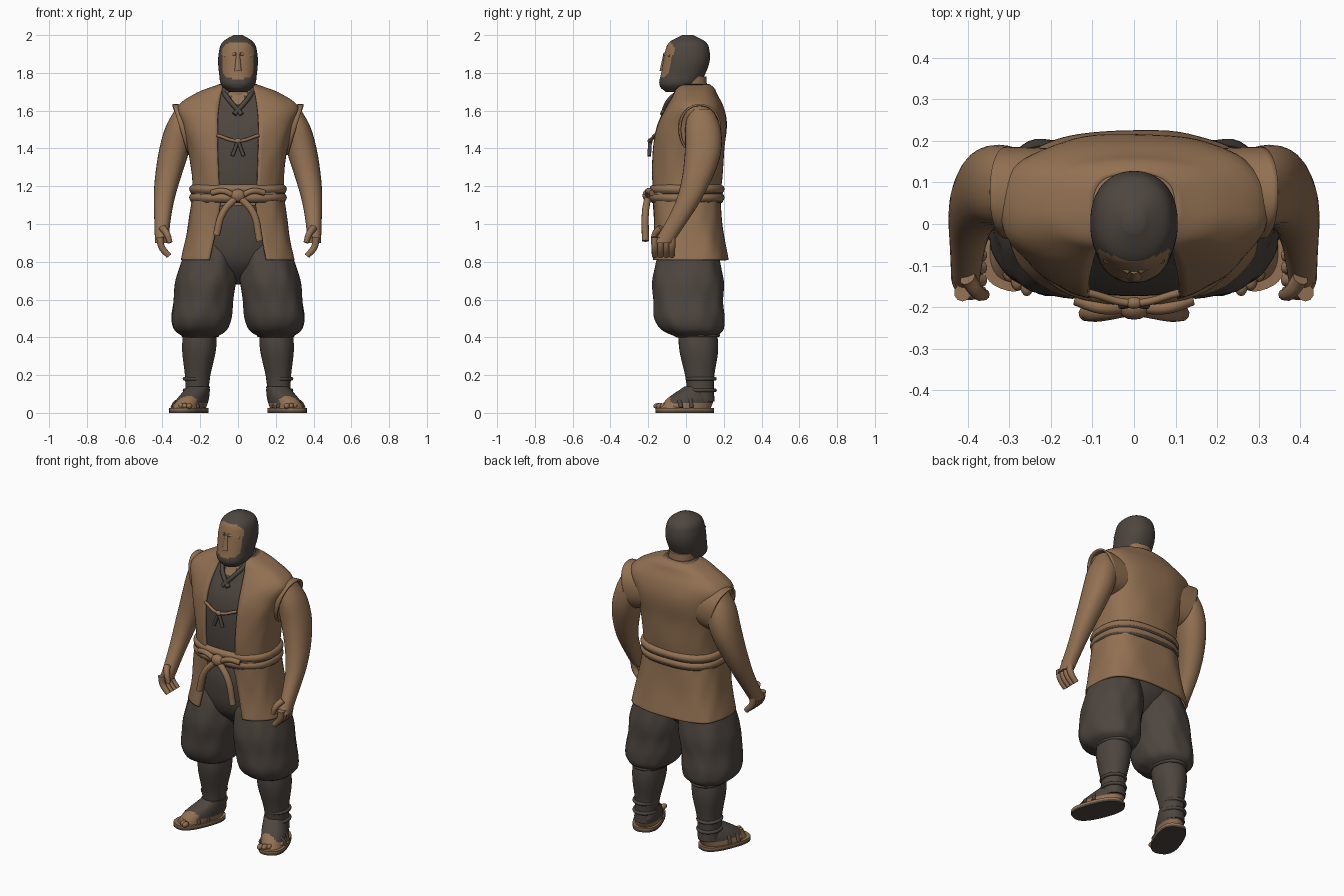
import bpy, bmesh
from math import sin, cos, pi, asin, copysign, radians
from mathutils import Vector, Matrix

cube = bpy.data.objects.get("Cube")
if cube:
    bpy.data.objects.remove(cube)


def material(name, red, green, blue):
    colour = (red, green, blue, 1)
    made = bpy.data.materials.new(name)
    made.use_nodes = True
    made.diffuse_color = colour
    made.node_tree.nodes["Principled BSDF"].inputs["Base Color"].default_value = colour
    return made


MATERIALS = [material("warm_tan", .29, .165, .085), material("charcoal_brown", .075, .06, .05)]
TAN, DARK = range(len(MATERIALS))


def place(name, data, mirror):
    part = bpy.data.objects.new(name, data)
    bpy.context.collection.objects.link(part)
    for entry in MATERIALS:
        data.materials.append(entry)
    if mirror:
        part.modifiers.new("mirror", "MIRROR")
    return part


def finish(name, bm, colour, mirror):
    """Make a smooth object; colour is an index or a rule on face centres."""
    bmesh.ops.recalc_face_normals(bm, faces=bm.faces)
    for face in bm.faces:
        face.material_index = colour(face.calc_center_median()) if callable(colour) else colour
    mesh = bpy.data.meshes.new(name)
    bm.to_mesh(mesh)
    bm.free()
    part = place(name, mesh, mirror)
    bpy.ops.object.select_all(action="DESELECT")
    part.select_set(True)
    bpy.context.view_layer.objects.active = part
    bpy.ops.object.shade_smooth_by_angle(angle=radians(50))
    return part


def sample(values, t):
    """Smooth value at t (0 to 1) through evenly spaced scalars or vectors."""
    last = len(values) - 1
    i = min(int(t * last), max(last - 1, 0))
    u = t * last - i
    a, b, c, d = (values[min(max(k, 0), last)] for k in range(i - 1, i + 3))
    start, end = (c - a) / 2, (d - b) / 2
    return b + (start + ((c - b) * 3 - start * 2 - end + (start + end - (c - b) * 2) * u) * u) * u


def outline(angle, width, depth, square):
    """Point on a rounded section; angle zero faces the front."""
    s, c = sin(angle), cos(angle)
    power = 2 / square
    return Vector((copysign(width * abs(s) ** power, s), -copysign(depth * abs(c) ** power, c), 0))


def loft(name, path, widths, ratios, colour, mirror=False, square=2.2, sides=40, rows=24,
         fold=0, opening=None, warp=None, cloth=0):
    """Skin level sections along a path; ratios give depth over width."""
    bm = bmesh.new()
    path = [Vector(point) for point in path]
    loops = []
    for row in range(rows + 1):
        t = row / rows
        centre, width = sample(path, t), sample(widths, t)
        depth = width * sample(ratios, t)
        gap = asin(min(.9, sample(opening, t) / width) ** (square / 2)) if opening else 0
        loop = []
        for side in range(sides + bool(opening)):
            angle = gap + (pi - gap) * 2 * side / sides
            ripple = 1 + fold * (sin(7 * angle + 14 * centre.z) + sin(11 * angle - 23 * centre.z) / 2)
            point = centre + outline(angle, width, depth, square) * ripple
            loop.append(bm.verts.new(warp(point) if warp else point))
        loops.append(loop)
    for low, high in zip(loops, loops[1:]):
        for i in range(sides):
            j = (i + 1) % len(low)
            bm.faces.new((low[i], low[j], high[j], high[i]))
    if not cloth:
        bm.faces.new(loops[0])
        bm.faces.new(loops[-1])
    part = finish(name, bm, colour, mirror)
    if cloth:
        part.modifiers.new("cloth", "SOLIDIFY").thickness = cloth


def cord(name, points, radius, colour, mirror=False, cyclic=False, taper=1):
    """Round cord or finger following a smooth path."""
    curve = bpy.data.curves.new(name, "CURVE")
    curve.dimensions, curve.bevel_depth, curve.bevel_resolution = "3D", radius, 3
    curve.use_fill_caps, curve.resolution_u = True, 6
    spline = curve.splines.new("BEZIER")
    spline.bezier_points.add(len(points) - 1)
    for i, (knot, point) in enumerate(zip(spline.bezier_points, points)):
        knot.co, knot.handle_left_type, knot.handle_right_type = point, "AUTO", "AUTO"
        knot.radius = 1 + (taper - 1) * i / (len(points) - 1)
    spline.use_cyclic_u = cyclic
    place(name, curve, mirror)
    spline.material_index = colour


def hoop(name, centre, width, depth, radius, colour, mirror=False, square=2):
    """Closed cord around a limb or the waist."""
    points = [Vector(centre) + outline(k * pi / 12, width, depth, square) for k in range(24)]
    cord(name, points, radius, colour, mirror, cyclic=True)


def blob(name, centre, size, colour, mirror=False):
    bm = bmesh.new()
    shape = Matrix.Translation(centre) @ Matrix.Diagonal((*size, 1))
    bmesh.ops.create_uvsphere(bm, u_segments=16, v_segments=10, radius=1, matrix=shape)
    finish(name, bm, colour, mirror)


# Head: dark hood and beard around a tan face, bare nape
def face_rule(c):
    face = c.y < -.03 and (c.x / .085) ** 4 + ((c.z - 1.865) / .095) ** 4 < 1
    nape = c.z < 1.755 and c.y > .03
    return TAN if face or nape else DARK


loft("hooded_head", [(0, -.05, 1.7), (0, 0, 1.85), (0, .01, 2)], [.05, .09, .1, .105, .102, .084, .025],
     [1.17], face_rule, sides=64, rows=36)
loft("nose", [(0, -.12, 1.81), (0, -.11, 1.9)], [.02, .01], [1], TAN, sides=16, rows=6)
cord("brow", [(.01, -.113, 1.9), (.07, -.083, 1.89)], .009, TAN, mirror=True)
blob("chin_beard", (0, -.1, 1.74), (.06, .04, .035), DARK)
loft("neck", [(0, .03, 1.6), (0, .02, 1.78)], [.08], [1.1], TAN, rows=4)

# Upper coat, with the undershirt as a slightly smaller copy of its shape
chest_path = [(0, 0, 1.16), (0, .01, 1.4), (0, .045, 1.62), (0, .045, 1.74)]
chest_widths = [.24, .245, .265, .295, .32, .22, .1]
chest_ratios = [.75, .78, .73, .64, .48, .52, .8]
loft("coat_top", chest_path, chest_widths, chest_ratios, TAN, square=2.5, sides=72, rows=32,
     fold=.006, opening=[.1, .11, .08], cloth=.014)


def throat_rule(c):
    bare = abs(c.x) < (c.z - 1.6) / 2 if c.y < 0 else c.y > .05
    return TAN if bare else DARK


loft("undershirt", chest_path, [width * .92 for width in chest_widths], chest_ratios, throat_rule,
     square=2.5, sides=80, rows=40)
for side in (1, -1):
    cord("collar_fold", [(side * .09, 0, 1.72), (side * .05, -.085, 1.66), (-side * .02, -.125, 1.58)], .013, DARK)

# Cap sleeves, slanted outward at the top
loft("cap_sleeve", [(1.51, .06, .15), (1.5, .075, .3)], [.12, .135], [1, .82], TAN, mirror=True, rows=8,
     cloth=.01, warp=lambda p: Vector((p.z + (p.x - 1.48) * .3, p.y, p.x)))

# Flared coat skirt, open in front
loft("coat_skirt", [(0, .02, .81), (0, 0, 1.17)], [.3, .265, .24], [.68, .7, .75], TAN, square=2.9,
     sides=72, fold=.008, opening=[.15, .08], cloth=.014)

# Chest tie
cord("chest_tie", [(-.11, -.165, 1.47), (0, -.19, 1.44), (.11, -.165, 1.47)], .009, TAN)
blob("chest_knot", (0, -.19, 1.44), (.02, .014, .014), TAN)
cord("chest_tassel", [(0, -.19, 1.44), (.03, -.195, 1.36)], .01, DARK, mirror=True)

# Belt of two wraps with dark undersides, tied in front
for height in (1.14, 1.185):
    hoop("belt_wrap", (0, .005, height), .235, .175, .024, TAN, square=2.6)
    hoop("belt_underside", (0, .005, height - .016), .238, .178, .014, DARK, square=2.6)
blob("belt_knot", (0, -.2, 1.15), (.04, .03, .035), TAN)
for name, side, end in (("belt_tail_left", 1, .91), ("belt_tail_right", -1, .94)):
    cord(name, [(0, -.2, 1.15), (side * .08, -.215, 1.06), (side * .115, -.215, end)], .019, TAN)
cord("belt_bow", [(.02, -.2, 1.15), (.08, -.2, 1.175), (.14, -.18, 1.165)], .016, TAN, mirror=True)

# Bare arms and hands
loft("arm", [(.28, .08, 1.61), (.34, .09, 1.38), (.39, .02, 1.14), (.405, -.12, .9)],
     [.05, .078, .08, .07, .056, .042, .035], [1.2, 1.2, 1.2, 1.45], TAN, mirror=True, sides=28)
for finger in range(4):
    y = finger * .03 - .165
    cord("finger", [(.412, y, .93), (.405, y, .88), (.365, y, .83)], .021, TAN, mirror=True, taper=.75)
cord("thumb", [(.4, -.13, .98), (.375, -.165, .945), (.36, -.17, .9)], .02, TAN, mirror=True, taper=.7)

# Baggy trousers gathered below the knee, over wrapped shins
loft("hips", [(0, .01, .68), (0, .01, 1.1)], [.04, .2, .23, .2], [.7], DARK)
loft("trouser_leg", [(.2, .05, .4), (.195, .02, .5), (.168, .01, .7), (.145, .01, .9)],
     [.085, .138, .158, .158, .16, .142, .115], [1.17], DARK, mirror=True, sides=56, rows=36, fold=.016)
loft("wrapped_shin", [(.22, .08, .06), (.2, .06, .46)], [.062, .065, .09, .085], [1.15], DARK,
     mirror=True, fold=.008)
hoop("knee_tie", (.2, .06, .41), .09, .11, .01, DARK, mirror=True)
for height in (.12, .18):
    hoop("ankle_tie", (.22, .08, height), .063, .073, .01, DARK, mirror=True)


# Feet in sandals, toes turned outward
def turn(point):
    pivot = Vector((.245, .03, 0))
    return pivot + Matrix.Rotation(radians(22), 3, "Z") @ (Vector(point) - pivot)


def foot_rule(c):
    return TAN if c.z < .05 or c.y < -.08 else DARK


loft("sandal_sole", [(.245, -.01, 0), (.245, -.01, .025)], [.082], [1.95], lambda c: DARK if c.z < .012 else TAN,
     mirror=True, square=2.6, rows=2, warp=turn)
loft("foot", [(.245, -.01, .02), (.235, .03, .08), (.22, .07, .14)], [.073, .07, .055], [1.95, 1.8, 1.2],
     foot_rule, mirror=True, warp=turn)
for toe in range(5):
    spot = turn((.19 + toe * .026, toe * toe * .004 - .14, .036))
    blob("toe", spot, (.016, .025, .016), TAN, mirror=True)
for y, top in ((-.06, .07), (0, .09)):
    strap = [(.245 + .075 * sin(k), y, .025 + (top - .025) * cos(k)) for k in (-pi / 2, -pi / 4, 0, pi / 4, pi / 2)]
    cord("sandal_strap", [turn(point) for point in strap], .011, DARK, mirror=True)
